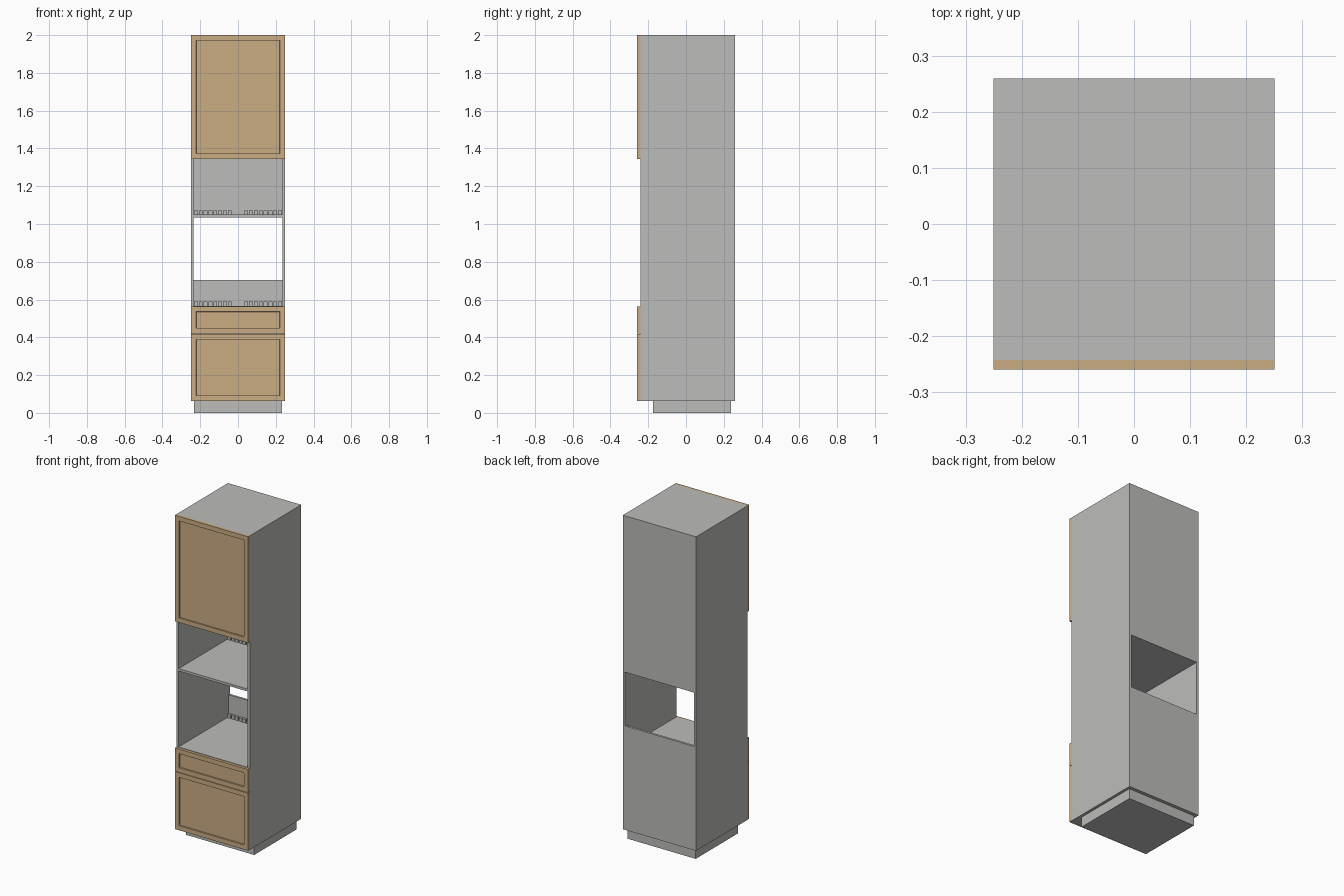
import bpy, bmesh

if "Cube" in bpy.data.objects:
    bpy.data.objects.remove(bpy.data.objects["Cube"])


def material(name, rgb):
    m = bpy.data.materials.new(name)
    m.diffuse_color = (*rgb, 1.0)
    m.use_nodes = True
    m.node_tree.nodes["Principled BSDF"].inputs["Base Color"].default_value = m.diffuse_color
    return m


GREY = material("carcass grey", (0.503, 0.510, 0.493))
TAN = material("oak front", (0.597, 0.418, 0.235))


def finish(name, bm, mat):
    bmesh.ops.recalc_face_normals(bm, faces=bm.faces)
    me = bpy.data.meshes.new(name)
    bm.to_mesh(me)
    bm.free()
    me.materials.append(mat)
    ob = bpy.data.objects.new(name, me)
    bpy.context.collection.objects.link(ob)
    return ob


def add_box(bm, x, y, z):
    """Box from (min, max) pairs on each axis."""
    verts = bmesh.ops.create_cube(bm, size=1.0)["verts"]
    for v in verts:
        v.co = [r[0] if c < 0 else r[1] for c, r in zip(v.co, (x, y, z))]


def box(name, x, y, z, mat=GREY):
    bm = bmesh.new()
    add_box(bm, x, y, z)
    return finish(name, bm, mat)


def shaker_front(name, z):
    """Door or drawer front with a framed, recessed centre panel."""
    bm = bmesh.new()
    add_box(bm, (-W, W), (-D, FRONT), z)
    bm.faces.ensure_lookup_table()
    bm.normal_update()
    face = min(bm.faces, key=lambda f: f.calc_center_median().y)
    bmesh.ops.inset_region(bm, faces=[face], thickness=0.04)
    bmesh.ops.inset_region(bm, faces=[face], thickness=0.001)
    bmesh.ops.translate(bm, verts=face.verts, vec=(0, 0.008, 0))
    return finish(name, bm, TAN)


W, D, FRONT = 0.25, 0.259, -0.242     # half width, half depth, carcass front
T = 0.014                             # board thickness
IN = W - T
BACK = D - T

# plinth
box("plinth", (-0.233, 0.233), (-0.175, 0.238), (0, 0.062))

# side boards, top and bottom
for side, s in (("left", -1), ("right", 1)):
    box(side + "_side", tuple(sorted((s * IN, s * W))), (FRONT, D), (0.062, 2.0))
box("bottom_board", (-IN, IN), (FRONT, BACK), (0.062, 0.076))
box("top_board", (-IN, IN), (FRONT, D), (1.986, 2.0))

# shelves
for name, top in (("oven_shelf", 0.567), ("middle_shelf", 1.05), ("upper_shelf", 1.36)):
    box(name, (-IN, IN), (FRONT, BACK), (top - 0.015, top))

# back panels, leaving the opening behind the oven niche
box("lower_back", (-IN, IN), (BACK, D), (0.062, 0.703))
box("upper_back", (-IN, IN), (BACK, D), (1.035, 1.986))

# vent grilles at the rear of the two open shelves
for name, z in (("oven_vent", 0.567), ("middle_vent", 1.05)):
    bm = bmesh.new()
    add_box(bm, (-IN, IN), (BACK - 0.006, BACK), (z, z + 0.022))
    for s in (-1, 1):
        for i in range(8):
            a = 0.034 + i * 0.0255
            add_box(bm, tuple(sorted((s * a, s * (a + 0.020)))),
                    (BACK - 0.014, BACK - 0.006), (z, z + 0.022))
    finish(name, bm, GREY)

# fronts
shaker_front("lower_door", (0.063, 0.418))
shaker_front("drawer_front", (0.421, 0.564))
shaker_front("upper_door", (1.345, 2.0))
